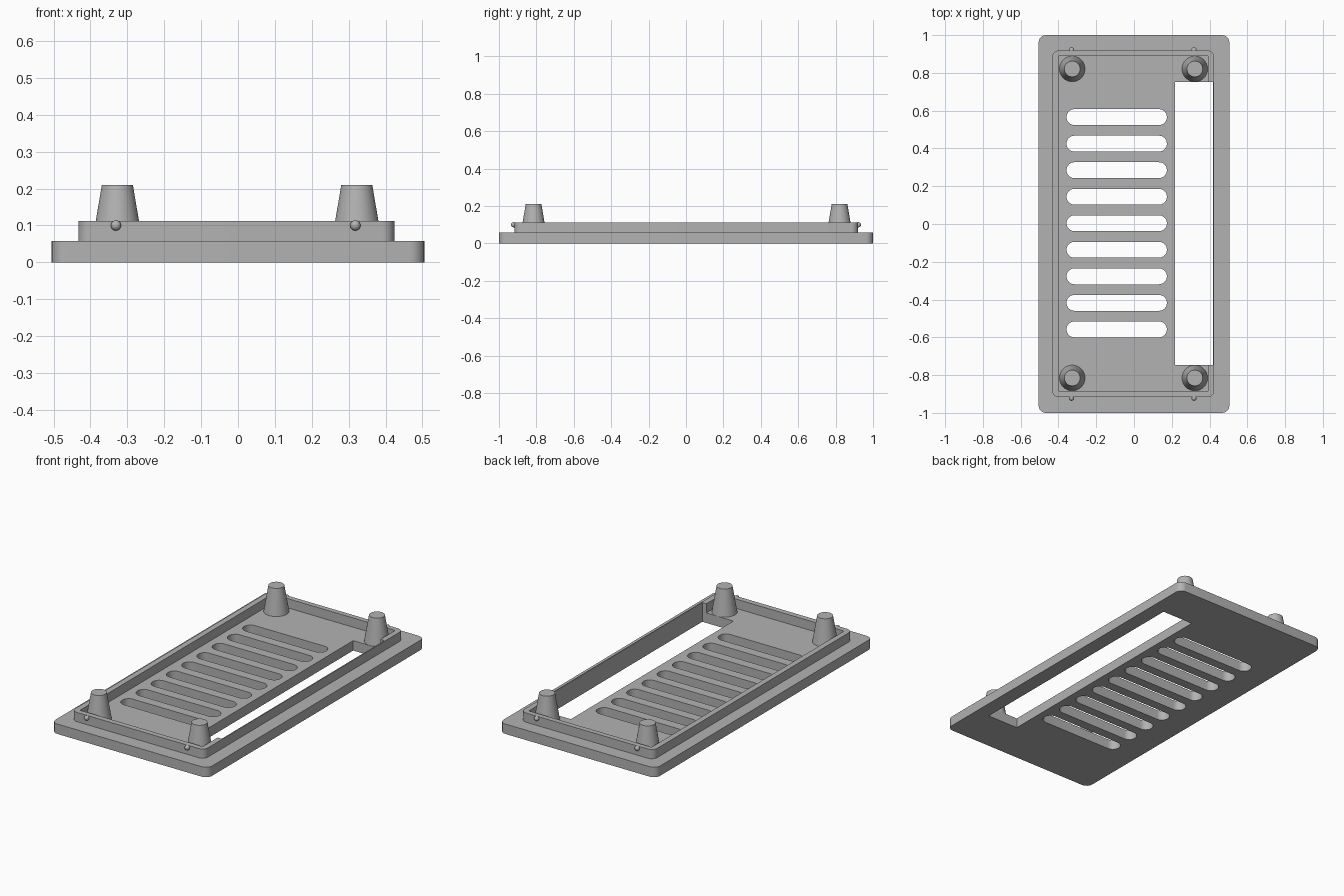
import bpy, math

cube = bpy.data.objects.get("Cube")
if cube:
    bpy.data.objects.remove(cube, do_unlink=True)

grey = bpy.data.materials.new("plain grey")
grey.use_nodes = True
grey.diffuse_color = (0.45, 0.45, 0.45, 1)
grey.node_tree.nodes["Principled BSDF"].inputs["Base Color"].default_value = (0.45, 0.45, 0.45, 1)

BASE_TOP, RIM_TOP = 0.058, 0.112
WIN_L, WIN_R, WIN_Y0, WIN_Y1 = 0.217, 0.418, -0.747, 0.752


def finish(obj, name):
    obj.name = obj.data.name = name
    obj.data.materials.clear()
    obj.data.materials.append(grey)
    bpy.ops.object.shade_smooth_by_angle(angle=math.radians(30))


def rounded_rect(x0, x1, y0, y1, r, steps=8):
    """Outline of a rectangle with round corners."""
    centres = [(x1 - r, y1 - r), (x0 + r, y1 - r), (x0 + r, y0 + r), (x1 - r, y0 + r)]
    points = []
    for quarter, (cx, cy) in enumerate(centres):
        for i in range(steps + 1):
            a = (quarter + i / steps) * math.pi / 2
            points.append((cx + r * math.cos(a), cy + r * math.sin(a)))
    return points


def slab(name, outlines, z0, z1):
    """Solid sheet: the first outline is the edge, the others are holes."""
    curve = bpy.data.curves.new(name, "CURVE")
    curve.dimensions = "2D"
    curve.fill_mode = "BOTH"
    curve.extrude = (z1 - z0) / 2
    for outline in outlines:
        spline = curve.splines.new("POLY")
        spline.points.add(len(outline) - 1)
        for point, (x, y) in zip(spline.points, outline):
            point.co = (x, y, 0, 1)
        spline.use_cyclic_u = True
    obj = bpy.data.objects.new(name, curve)
    obj.location.z = (z0 + z1) / 2
    bpy.context.collection.objects.link(obj)
    bpy.ops.object.select_all(action="DESELECT")
    obj.select_set(True)
    bpy.context.view_layer.objects.active = obj
    bpy.ops.object.convert(target="MESH")
    bpy.ops.object.mode_set(mode="EDIT")
    bpy.ops.mesh.select_all(action="SELECT")
    bpy.ops.mesh.remove_doubles(threshold=0.0001)
    bpy.ops.mesh.normals_make_consistent(inside=False)
    bpy.ops.object.mode_set(mode="OBJECT")
    finish(bpy.context.object, name)


# Base plate with the long window and nine vent slots
window = [(WIN_L, WIN_Y0), (WIN_R, WIN_Y0), (WIN_R, WIN_Y1), (WIN_L, WIN_Y1)]
holes = [window]
for i in range(-4, 5):
    y = 0.004 + i * 0.1405
    holes.append(rounded_rect(-0.357, 0.174, y - 0.042, y + 0.042, 0.0415))
slab("base_plate", [rounded_rect(-0.505, 0.505, -1, 1, 0.04)] + holes, 0, BASE_TOP)

# Raised rim, thinned beside the window
inner = [(-0.4, -0.885), (0.392, -0.885), (0.392, WIN_Y0), (WIN_R, WIN_Y0),
         (WIN_R, WIN_Y1), (0.392, WIN_Y1), (0.392, 0.889), (-0.4, 0.889)]
slab("rim", [rounded_rect(-0.433, 0.424, -0.917, 0.919, 0.035), inner], BASE_TOP, RIM_TOP)

# Tapered corner posts and the small snap bumps on the rim ends
for side, x in (("right", -0.327), ("left", 0.322)):
    for end, sign in (("front", -1), ("back", 1)):
        bpy.ops.mesh.primitive_cone_add(vertices=48, radius1=0.068, radius2=0.042, depth=0.153,
                                        location=(x, 0.003 + sign * 0.818, 0.1335))
        finish(bpy.context.object, f"{end}_{side}_post")
        bpy.ops.mesh.primitive_uv_sphere_add(segments=24, ring_count=12, radius=0.014,
                                             location=(x - 0.004, sign * 0.922, 0.1))
        finish(bpy.context.object, f"{end}_{side}_bump")
